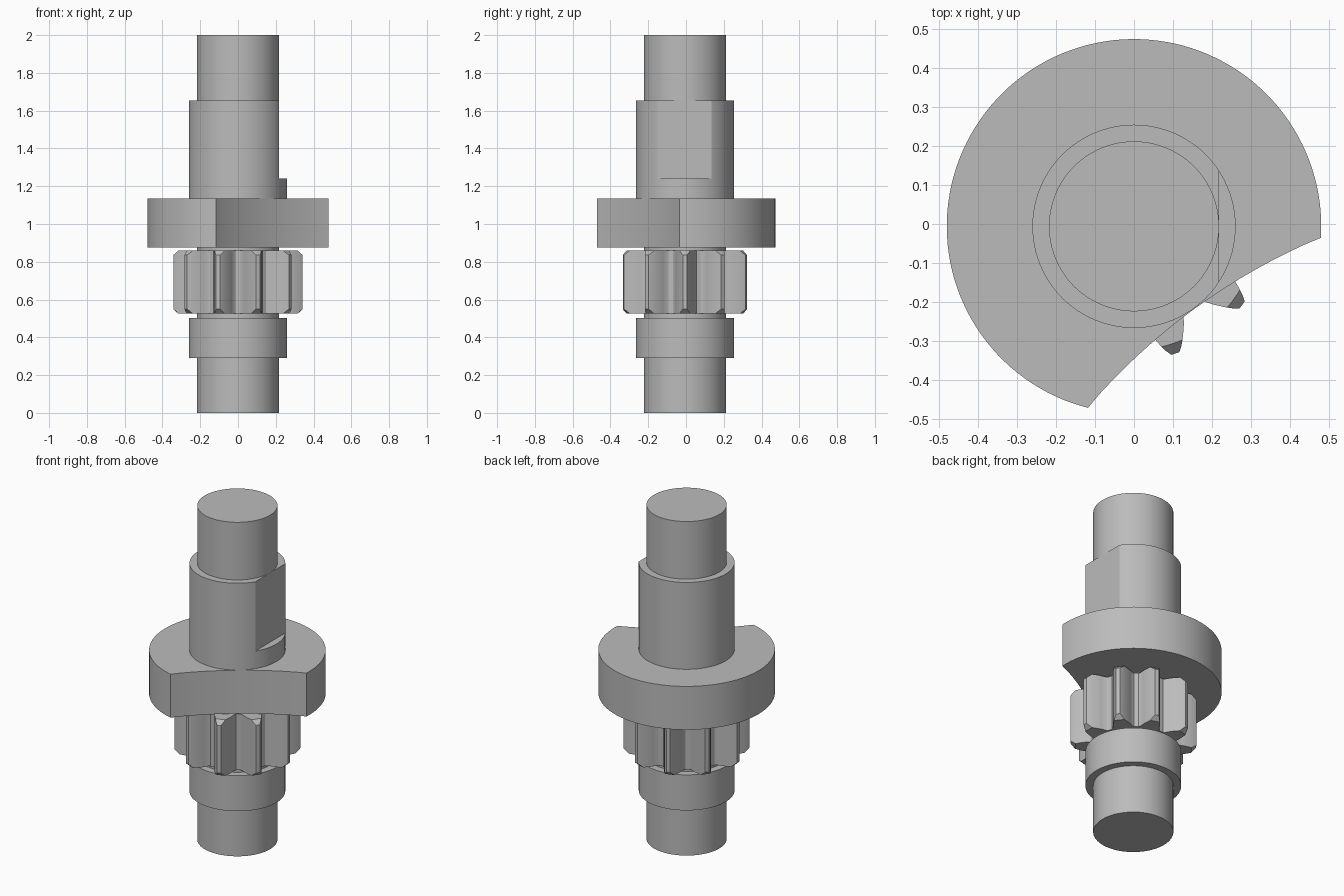
import bpy, bmesh, math

if "Cube" in bpy.data.objects:
    bpy.data.objects.remove(bpy.data.objects["Cube"], do_unlink=True)

AXIS_Y = -0.006      # the shaft axis sits slightly behind the centre of the bounds
SHAFT_R, COLLAR_R, DISC_R = 0.2175, 0.26, 0.479
TEETH = 10

steel = bpy.data.materials.new("steel grey")
steel.use_nodes = True
GREY = (0.5, 0.5, 0.5, 1)
steel.diffuse_color = GREY
steel.node_tree.nodes["Principled BSDF"].inputs["Base Color"].default_value = GREY


def make_object(name, bm):
    bmesh.ops.recalc_face_normals(bm, faces=bm.faces)
    mesh = bpy.data.meshes.new(name)
    bm.to_mesh(mesh)
    bm.free()
    mesh.materials.append(steel)
    ob = bpy.data.objects.new(name, mesh)
    ob.location.y = AXIS_Y
    bpy.context.collection.objects.link(ob)
    return ob


def turned(name, profile, sides=96):
    """Solid of revolution from (radius, height) pairs, capped at both ends."""
    bm = bmesh.new()
    rings = []
    for r, z in profile:
        rings.append([bm.verts.new((r * math.cos(math.tau * i / sides),
                                    r * math.sin(math.tau * i / sides), z))
                      for i in range(sides)])
    for low, high in zip(rings, rings[1:]):
        for i in range(sides):
            j = (i + 1) % sides
            bm.faces.new((low[i], low[j], high[j], high[i]))
    bm.faces.new(rings[0])
    bm.faces.new(rings[-1])
    return make_object(name, bm)


def extruded(name, outline, z0, z1):
    """Prism from a flat outline."""
    bm = bmesh.new()
    face = bm.faces.new([bm.verts.new((x, y, z0)) for x, y in outline])
    top = bmesh.ops.extrude_face_region(bm, geom=[face])["geom"]
    bmesh.ops.translate(bm, vec=(0, 0, z1 - z0),
                        verts=[v for v in top if isinstance(v, bmesh.types.BMVert)])
    return make_object(name, bm)


def activate(ob):
    bpy.ops.object.select_all(action="DESELECT")
    ob.select_set(True)
    bpy.context.view_layer.objects.active = ob


def cut(ob, cutter, operation):
    mod = ob.modifiers.new("cut", "BOOLEAN")
    mod.operation, mod.object, mod.solver = operation, cutter, "EXACT"
    activate(ob)
    bpy.ops.object.modifier_apply(modifier=mod.name)
    bpy.data.objects.remove(cutter, do_unlink=True)


# Stepped shaft with two collars
shaft = turned("stepped_shaft", [
    (SHAFT_R, 0), (SHAFT_R, 0.29), (COLLAR_R, 0.29), (COLLAR_R, 0.503),
    (SHAFT_R, 0.503), (SHAFT_R, 1.0), (COLLAR_R, 1.0), (COLLAR_R, 1.655),
    (SHAFT_R, 1.655), (SHAFT_R, 2.0)])

# Flat milled on the left of the upper collar
flat = extruded("flat_cutter", [(0.218, -0.4), (0.5, -0.4), (0.5, 0.4), (0.218, 0.4)],
                1.24, 1.8)
cut(shaft, flat, "DIFFERENCE")

# Disc with a shallow concave bite out of its front left
start, end = math.radians(-3.5), math.radians(255.8)
outline = [(DISC_R * math.cos(start + (end - start) * i / 96),
            DISC_R * math.sin(start + (end - start) * i / 96)) for i in range(97)]
bite_x, bite_y, bite_r = 1.097, -1.504, 1.6
a0 = math.atan2(outline[-1][1] - bite_y, outline[-1][0] - bite_x)
a1 = math.atan2(outline[0][1] - bite_y, outline[0][0] - bite_x)
for i in range(1, 16):
    a = a0 + (a1 - a0) * i / 16
    outline.append((bite_x + bite_r * math.cos(a), bite_y + bite_r * math.sin(a)))
disc = extruded("cam_disc", outline, 0.875, 1.135)

# Pinion: half-tooth flank as (distance along tooth, half width), mirrored per tooth
flank = [(0.228, 0.062), (0.238, 0.054), (0.264, 0.048), (0.28, 0.043),
         (0.297, 0.036), (0.313, 0.029), (0.328, 0.021), (0.342, 0.011)]
tooth = [(u, -v) for u, v in flank] + [(u, v) for u, v in reversed(flank)]
gear_outline = []
for k in range(TEETH):
    a = math.tau * k / TEETH
    c, s = math.cos(a), math.sin(a)
    gear_outline += [(u * c - v * s, u * s + v * c) for u, v in tooth]
pinion = extruded("pinion_gear", gear_outline, 0.525, 0.86)

# Chamfer the tooth ends with a bevelled blank
blank = turned("chamfer_blank", [(0.316, 0.515), (0.316, 0.525), (0.35, 0.557),
                                 (0.35, 0.828), (0.316, 0.86), (0.316, 0.87)])
cut(pinion, blank, "INTERSECT")

for ob in (shaft, disc, pinion):
    activate(ob)
    bpy.ops.object.shade_smooth_by_angle(angle=math.radians(30))
